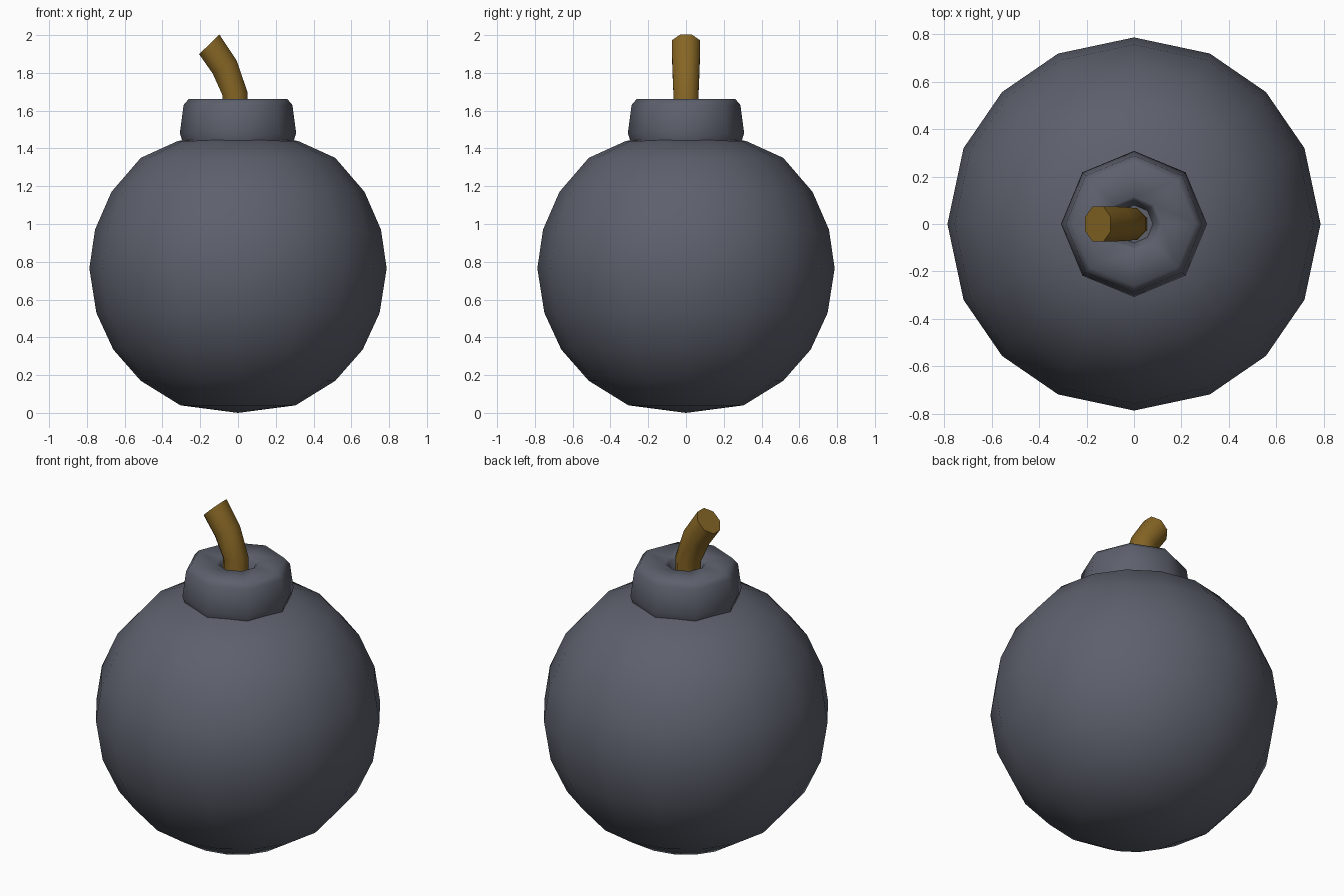
import bpy, bmesh, math
from mathutils import Vector

if "Cube" in bpy.data.objects:
    bpy.data.objects.remove(bpy.data.objects["Cube"])


def material(name, rgb):
    m = bpy.data.materials.new(name)
    m.diffuse_color = (*rgb, 1)
    m.use_nodes = True
    m.node_tree.nodes["Principled BSDF"].inputs["Base Color"].default_value = m.diffuse_color
    return m


iron = material("dark iron grey", (0.11, 0.118, 0.152))
rope = material("rope brown", (0.24, 0.132, 0.018))


def skin(name, rings, mat, start=None, end=None):
    """Join vertex rings with quads; close each end with a point or a flat cap."""
    bm = bmesh.new()
    loops = [[bm.verts.new(p) for p in ring] for ring in rings]
    n = len(loops[0])
    for a, b in zip(loops, loops[1:]):
        for i in range(n):
            j = (i + 1) % n
            bm.faces.new((a[i], a[j], b[j], b[i]))
    for loop, tip in ((loops[0], start), (loops[-1], end)):
        if tip is None:
            bm.faces.new(loop)
        else:
            t = bm.verts.new(tip)
            for i in range(n):
                bm.faces.new((loop[i], loop[(i + 1) % n], t))
    bmesh.ops.recalc_face_normals(bm, faces=bm.faces)
    me = bpy.data.meshes.new(name)
    bm.to_mesh(me)
    bm.free()
    me.materials.append(mat)
    ob = bpy.data.objects.new(name, me)
    bpy.context.collection.objects.link(ob)
    bpy.ops.object.select_all(action='DESELECT')
    ob.select_set(True)
    bpy.context.view_layer.objects.active = ob
    bpy.ops.object.shade_smooth_by_angle(angle=math.radians(62))
    return ob


def lathe(profile, degrees):
    return [[(r * math.cos(math.radians(d)), r * math.sin(math.radians(d)), z)
             for d in degrees] for r, z in profile]


# round body, 16 sides with slightly uneven spacing
sides = [q * 90 + a for q in range(4) for a in (0, 24, 45, 66)]
ball = [(0.305, 0.04), (0.515, 0.17), (0.66, 0.335), (0.75, 0.53), (0.787, 0.765),
        (0.757, 0.97), (0.67, 1.17), (0.515, 1.35), (0.317, 1.44)]
skin("body", lathe(ball, sides), iron, (0, 0, 0), (0, 0, 1.47))

# octagonal neck with a bevelled rim and a hole for the fuse
collar = [(0.29, 1.42), (0.295, 1.44), (0.308, 1.48), (0.288, 1.63), (0.26, 1.663),
          (0.115, 1.66), (0.10, 1.645), (0.08, 1.58)]
skin("neck", lathe(collar, range(0, 360, 45)), iron)

# bent fuse: centre x, centre z, tilt towards -x, radius
path = [(-0.012, 1.56, 0, 0.072), (-0.016, 1.69, 8, 0.072),
        (-0.07, 1.83, 29, 0.078), (-0.152, 1.951, 44, 0.081)]
rings = []
for x, z, tilt, r in path:
    t = math.radians(tilt)
    across = Vector((math.cos(t), 0, math.sin(t)))
    rings.append([Vector((x, 0, z)) + across * r * math.cos(a) + Vector((0, r * math.sin(a), 0))
                  for a in [math.radians(22.5 + 45 * i) for i in range(8)]])
skin("fuse", rings, rope)
